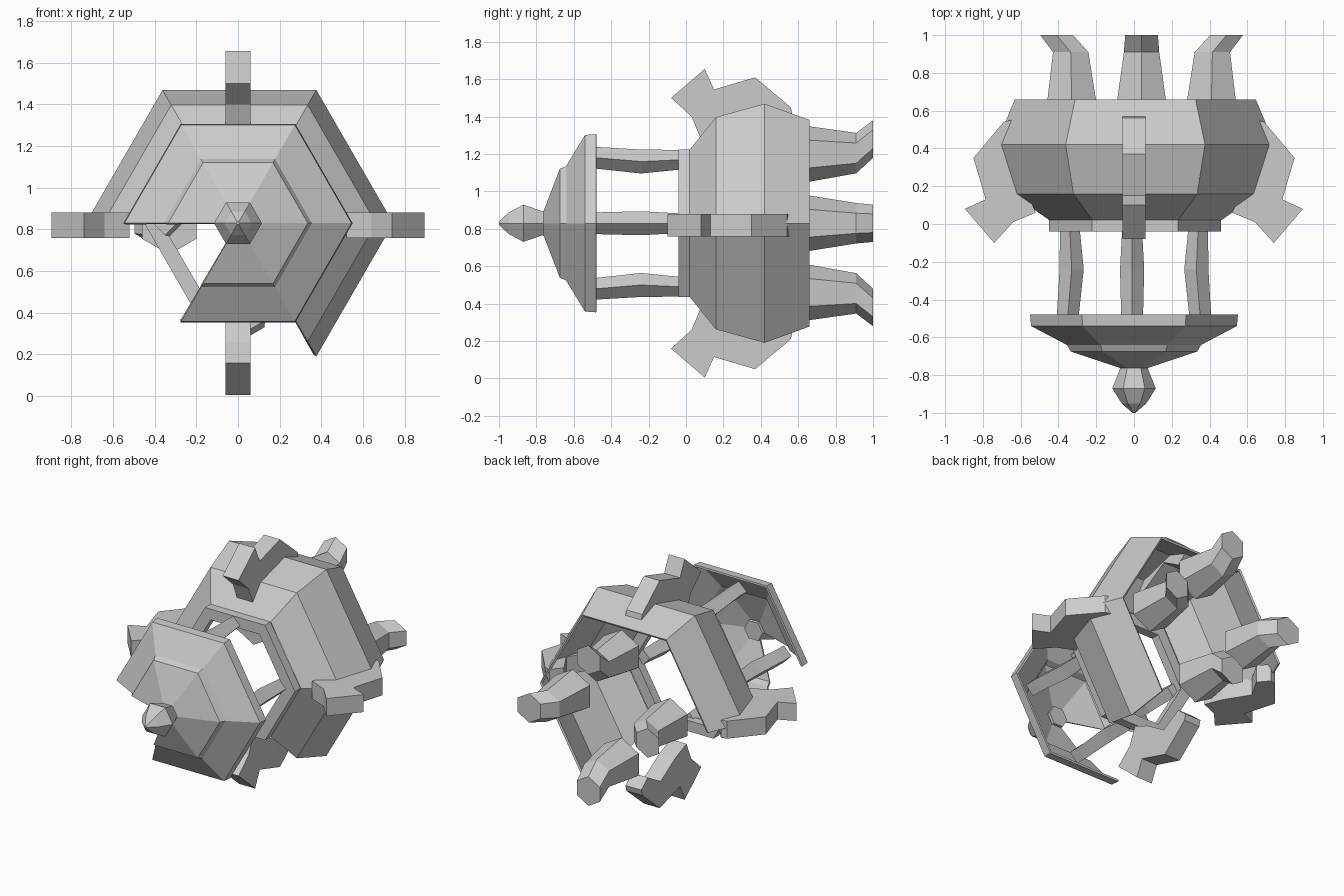
import bpy, bmesh
from math import cos, sin, pi

if "Cube" in bpy.data.objects:
    bpy.data.objects.remove(bpy.data.objects["Cube"])

CZ = 0.83  # height of the long axis, which runs along y


def finish(bm, name, thickness=0):
    bmesh.ops.remove_doubles(bm, verts=bm.verts, dist=1e-5)
    bmesh.ops.recalc_face_normals(bm, faces=bm.faces)
    mesh = bpy.data.meshes.new(name)
    bm.to_mesh(mesh)
    bm.free()
    ob = bpy.data.objects.new(name, mesh)
    bpy.context.collection.objects.link(ob)
    if thickness:
        mod = ob.modifiers.new("shell", "SOLIDIFY")
        mod.thickness = thickness
        mod.offset = -1
    return ob


def loft(name, rings, sides=6, missing=(), caps=True, thickness=0, turn=0.0):
    """Rings are (y, radius, centre x, centre z); missing lists open sectors."""
    bm = bmesh.new()
    loops = []
    for y, r, cx, cz in rings:
        loops.append([bm.verts.new((cx + r * cos(turn + 2 * pi * k / sides), y,
                                    cz + r * sin(turn + 2 * pi * k / sides)))
                      for k in range(sides)])
    for a, b in zip(loops, loops[1:]):
        for k in range(sides):
            if k not in missing:
                n = (k + 1) % sides
                bm.faces.new((a[k], a[n], b[n], b[k]))
    if caps:
        bm.faces.new(loops[0])
        bm.faces.new(loops[-1])
    else:
        loose = [v for v in bm.verts if not v.link_faces]
        bmesh.ops.delete(bm, geom=loose, context="VERTS")
    return finish(bm, name, thickness)


def axial(profile, cx=0.0):
    return [(y, r, cx, CZ) for y, r in profile]


# Finial at the front tip
loft("finial", axial([(-1, 0.008), (-0.95, 0.065), (-0.87, 0.115),
                      (-0.77, 0.075), (-0.73, 0.07)]))

# Stepped roof with one broken-out sector
loft("roof", axial([(-0.77, 0.05), (-0.675, 0.335), (-0.64, 0.355),
                    (-0.635, 0.365), (-0.54, 0.545), (-0.48, 0.55)]),
     missing=(3,), caps=False, thickness=0.015)

# Front collar ring and the hollow outer shell, open on two sectors
loft("collar", axial([(0.02, 0.37), (-0.04, 0.37), (-0.04, 0.455),
                      (0.02, 0.455), (0.02, 0.37)], 0.005), caps=False)
loft("outer_shell", axial([(0.02, 0.455), (0.16, 0.655), (0.42, 0.738), (0.66, 0.638)], 0.007),
     missing=(3, 4), caps=False, thickness=0.015)

# Hooked bracket profile as (distance from axis, y)
HOOK = [(0.825, 0.10), (0.67, -0.08), (0.57, 0.03), (0.45, 0.08), (0.50, 0.20),
        (0.60, 0.36), (0.52, 0.50), (0.58, 0.57), (0.62, 0.56), (0.78, 0.37), (0.715, 0.15)]

for label, dx, dz in (("right", 1, 0), ("top", 0, 1), ("left", -1, 0), ("bottom", 0, -1)):
    # Slightly bowed post between roof and collar
    loft("post_" + label,
         [(y, r, d * dx - 0.01 * abs(dz), CZ + d * dz)
          for y, r, d in ((-0.56, 0.058, 0.35), (-0.48, 0.058, 0.35),
                          (-0.24, 0.064, 0.33), (-0.02, 0.052, 0.34))],
         sides=4)

    # Leg splaying outward at the far end
    loft("leg_" + label,
         [(y, r, 0.04 + d * dx, CZ + d * dz)
          for y, r, d in ((0.64, 0.15, 0.37), (0.66, 0.148, 0.37),
                          (0.91, 0.108, 0.375), (1.0, 0.1, 0.45))],
         turn=pi / 6)

    # Hooked bracket
    bm = bmesh.new()
    out = 0.07 if dx else 0.0  # side brackets stand a little further out
    sides = []
    for w in (-0.06, 0.06):
        sides.append([bm.verts.new(((r + out) * dx + w * dz, y - 0.02 * abs(dx),
                                    CZ + r * dz - w * dx - 0.01 * abs(dx))) for r, y in HOOK])
    bm.faces.new(sides[0])
    bm.faces.new(sides[1])
    for i in range(len(HOOK)):
        j = (i + 1) % len(HOOK)
        bm.faces.new((sides[0][i], sides[0][j], sides[1][j], sides[1][i]))
    finish(bm, "bracket_" + label)
